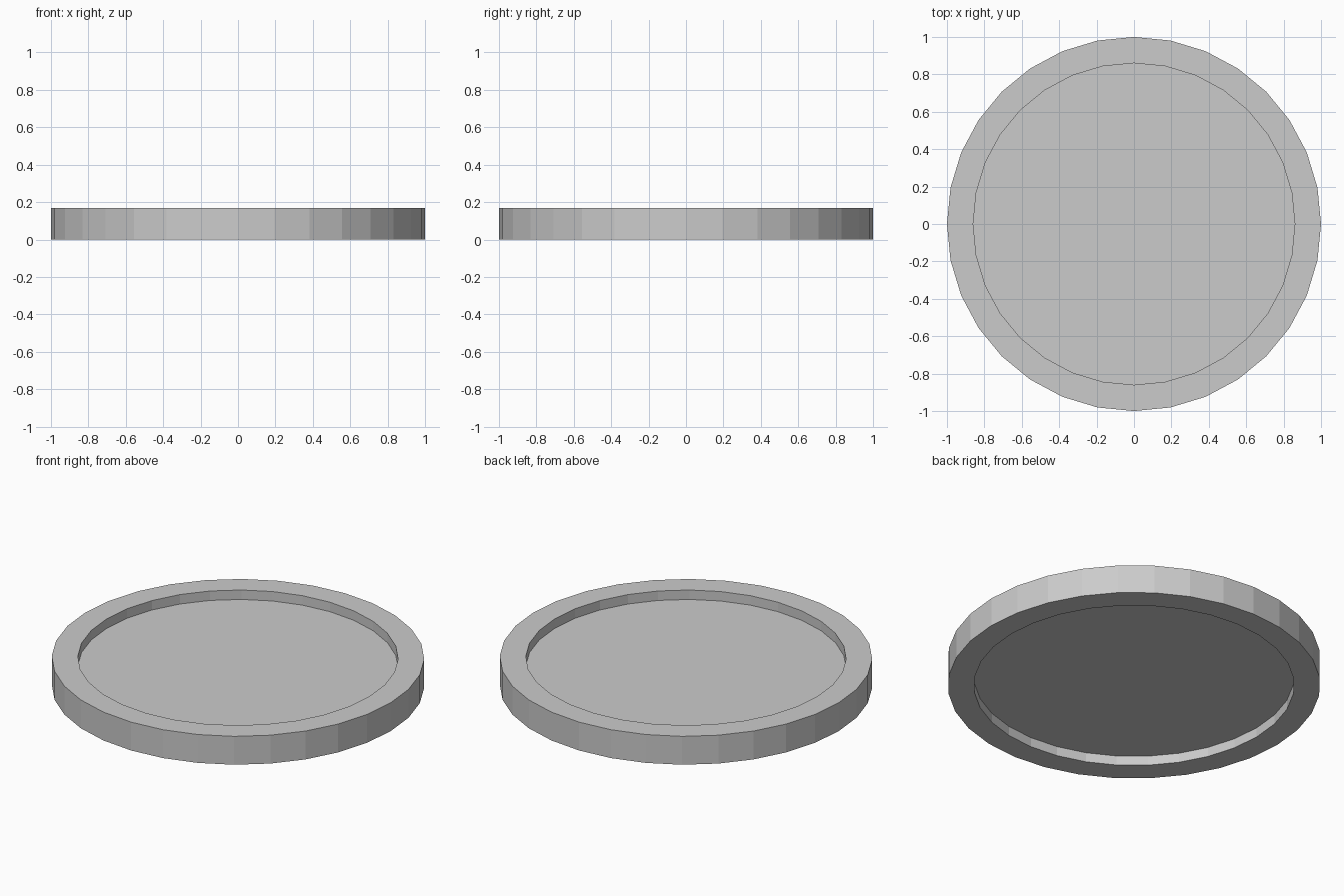
import bpy, bmesh
from math import cos, pi

if "Cube" in bpy.data.objects:
    bpy.data.objects.remove(bpy.data.objects["Cube"])

SIDES = 32
OUTER, INNER = 1.0, 0.86
HEIGHT, RECESS = 0.168, 0.056

# Low-poly disc standing on z = 0
bm = bmesh.new()
bmesh.ops.create_cone(bm, cap_ends=True, cap_tris=False, segments=SIDES,
                      radius1=OUTER, radius2=OUTER, depth=HEIGHT)
bmesh.ops.translate(bm, verts=bm.verts, vec=(0, 0, HEIGHT / 2))
bm.normal_update()

# Raised rim: inset each cap, then sink a straight-walled recess
for cap in [f for f in bm.faces if len(f.verts) == SIDES]:
    direction = -cap.normal.copy()
    bmesh.ops.inset_region(bm, faces=[cap], use_even_offset=True,
                           thickness=(OUTER - INNER) * cos(pi / SIDES))
    floor = bmesh.ops.extrude_discrete_faces(bm, faces=[cap])["faces"][0]
    bmesh.ops.translate(bm, verts=floor.verts, vec=direction * RECESS)

bmesh.ops.recalc_face_normals(bm, faces=bm.faces)
mesh = bpy.data.meshes.new("rimmed_disc")
bm.to_mesh(mesh)
bm.free()
bpy.context.collection.objects.link(bpy.data.objects.new("rimmed_disc", mesh))
